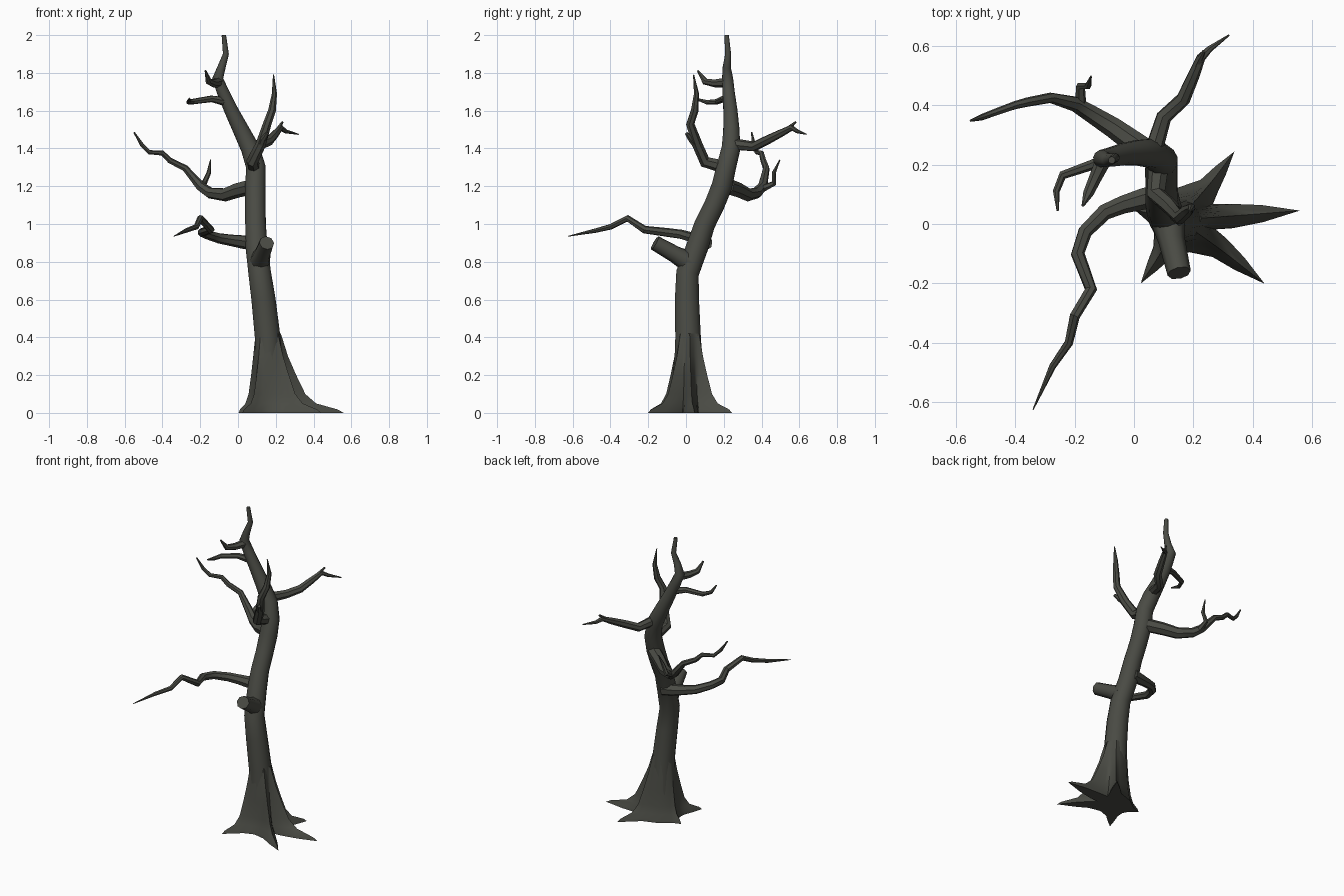
import bpy, bmesh, math
from mathutils import Vector

bark = bpy.data.materials.new("dark_bark")
bark.diffuse_color = (0.068, 0.07, 0.058, 1)


def finish(name, rings):
    """Skin a list of vertex rings into a closed, smoothed object."""
    bm = bmesh.new()
    loops = [[bm.verts.new(p) for p in ring] for ring in rings]
    n = len(loops[0])
    for a, b in zip(loops, loops[1:]):
        for i in range(n):
            j = (i + 1) % n
            bm.faces.new((a[i], a[j], b[j], b[i]))
    bm.faces.new(loops[0][::-1])
    bm.faces.new(loops[-1])
    bmesh.ops.recalc_face_normals(bm, faces=bm.faces)
    me = bpy.data.meshes.new(name)
    bm.to_mesh(me)
    bm.free()
    me.materials.append(bark)
    ob = bpy.data.objects.new(name, me)
    bpy.context.collection.objects.link(ob)
    bpy.ops.object.select_all(action='DESELECT')
    ob.select_set(True)
    bpy.context.view_layer.objects.active = ob
    bpy.ops.object.shade_smooth_by_angle(angle=math.radians(45))


def limb(name, path, sides=7):
    """Tapered tube through (x, y, z, radius) points with untwisted rings."""
    pts = [Vector(p[:3]) for p in path]
    rings, prev, side = [], None, None
    for i, p in enumerate(pts):
        t = (pts[min(i + 1, len(pts) - 1)] - pts[max(i - 1, 0)]).normalized()
        if prev is None:
            side = t.orthogonal().normalized()
        else:
            side = prev.rotation_difference(t) @ side
        prev = t
        up = t.cross(side)
        r = path[i][3]
        rings.append([p + r * (math.cos(a) * side + math.sin(a) * up)
                      for a in (math.tau * k / sides for k in range(sides))])
    finish(name, rings)


# trunk, bending back and then left towards the tip
limb("trunk", [
    (.168, .015, .01, .085), (.165, .015, .2, .08), (.157, .011, .4, .07),
    (.135, .005, .6, .066), (.115, .008, .74, .062), (.098, .06, .88, .06),
    (.093, .1, 1.0, .056), (.092, .15, 1.1, .055), (.092, .19, 1.2, .056),
    (.095, .213, 1.3, .053), (.065, .238, 1.4, .051), (.015, .24, 1.5, .044),
    (-.035, .235, 1.6, .038), (-.08, .225, 1.7, .033), (-.108, .22, 1.77, .03),
    (-.087, .216, 1.83, .022), (-.064, .223, 1.9, .016), (-.075, .215, 2.0, .012)], 12)

# root flare: star-shaped rings that draw in with height
roots = [(.08, .38), (.94, .275), (2.95, .16), (4.11, .25), (5.61, .335)]
spokes = []                                   # (angle, reach beyond the trunk)
for i, (ang, length) in enumerate(roots):
    for off, k in ((-.25, .2), (-.11, .55), (0, 1), (.11, .55), (.25, .2)):
        spokes.append((ang + off, k * (length - .1)))
    nxt = roots[(i + 1) % 5][0] + (math.tau if i == 4 else 0)
    spokes.append(((ang + nxt) / 2, 0))
rings = []
for z, base, reach in ((0, .11, 1), (.018, .108, .9), (.05, .1, .52), (.1, .092, .35),
                       (.2, .083, .22), (.3, .076, .1), (.42, .064, .02)):
    cx = .17 - .03 * z
    rings.append([(cx + (base + e * reach) * math.cos(a),
                   .014 + (base + e * reach) * math.sin(a), z) for a, e in spokes])
finish("root_flare", rings)

# cut stump on the front
limb("cut_stump", [(.11, .03, .79, .06), (.128, -.06, .84, .045),
                   (.152, -.165, .9, .04)], 8)

# long low branch reaching forward on the left
limb("low_branch", [
    (.1, .1, .9, .042), (.03, .085, .905, .037), (-.04, .065, .915, .031),
    (-.1, .04, .925, .028), (-.165, -.025, .945, .025), (-.19, -.1, .955, .024),
    (-.145, -.22, .97, .021), (-.2, -.31, 1.03, .018), (-.22, -.4, .985, .015),
    (-.275, -.48, .965, .012), (-.34, -.625, .935, .002)])

# left branch and its twig
limb("left_branch", [
    (.08, .22, 1.2, .042), (0, .275, 1.18, .04), (-.07, .325, 1.155, .036),
    (-.15, .375, 1.165, .03), (-.2, .405, 1.2, .026), (-.28, .425, 1.295, .018),
    (-.36, .41, 1.335, .016), (-.4, .4, 1.375, .014), (-.47, .375, 1.38, .012),
    (-.51, .36, 1.42, .011), (-.55, .348, 1.485, .004)])
limb("left_twig", [(-.18, .4, 1.185, .02), (-.18, .465, 1.215, .015),
                   (-.155, .465, 1.27, .012), (-.145, .497, 1.34, .003)], 6)

# back branch with forked end
limb("back_branch", [
    (.06, .23, 1.425, .032), (.1, .36, 1.41, .027), (.165, .42, 1.44, .025),
    (.2, .5, 1.48, .021), (.225, .56, 1.51, .016), (.255, .59, 1.49, .011),
    (.32, .636, 1.475, .003)])
limb("back_twig", [(.212, .535, 1.5, .014), (.235, .582, 1.54, .006)], 6)

# front branch rising on the right, with a short nub
limb("front_branch", [
    (.085, .21, 1.3, .036), (.075, .1, 1.33, .032), (.12, .06, 1.42, .028),
    (.155, .022, 1.53, .023), (.18, .045, 1.6, .021), (.193, .055, 1.69, .014),
    (.188, .04, 1.79, .003)])
limb("front_nub", [(.12, .06, 1.41, .02), (.135, .025, 1.45, .016),
                   (.155, .002, 1.48, .009)], 6)

# two small branches near the top
limb("upper_branch", [
    (-.05, .23, 1.645, .026), (-.14, .2, 1.663, .018), (-.24, .165, 1.648, .015),
    (-.262, .11, 1.645, .012), (-.257, .045, 1.665, .004)])
limb("crown_branch", [
    (-.1, .22, 1.75, .028), (-.13, .155, 1.745, .022), (-.155, .1, 1.755, .018),
    (-.172, .062, 1.812, .005)])
